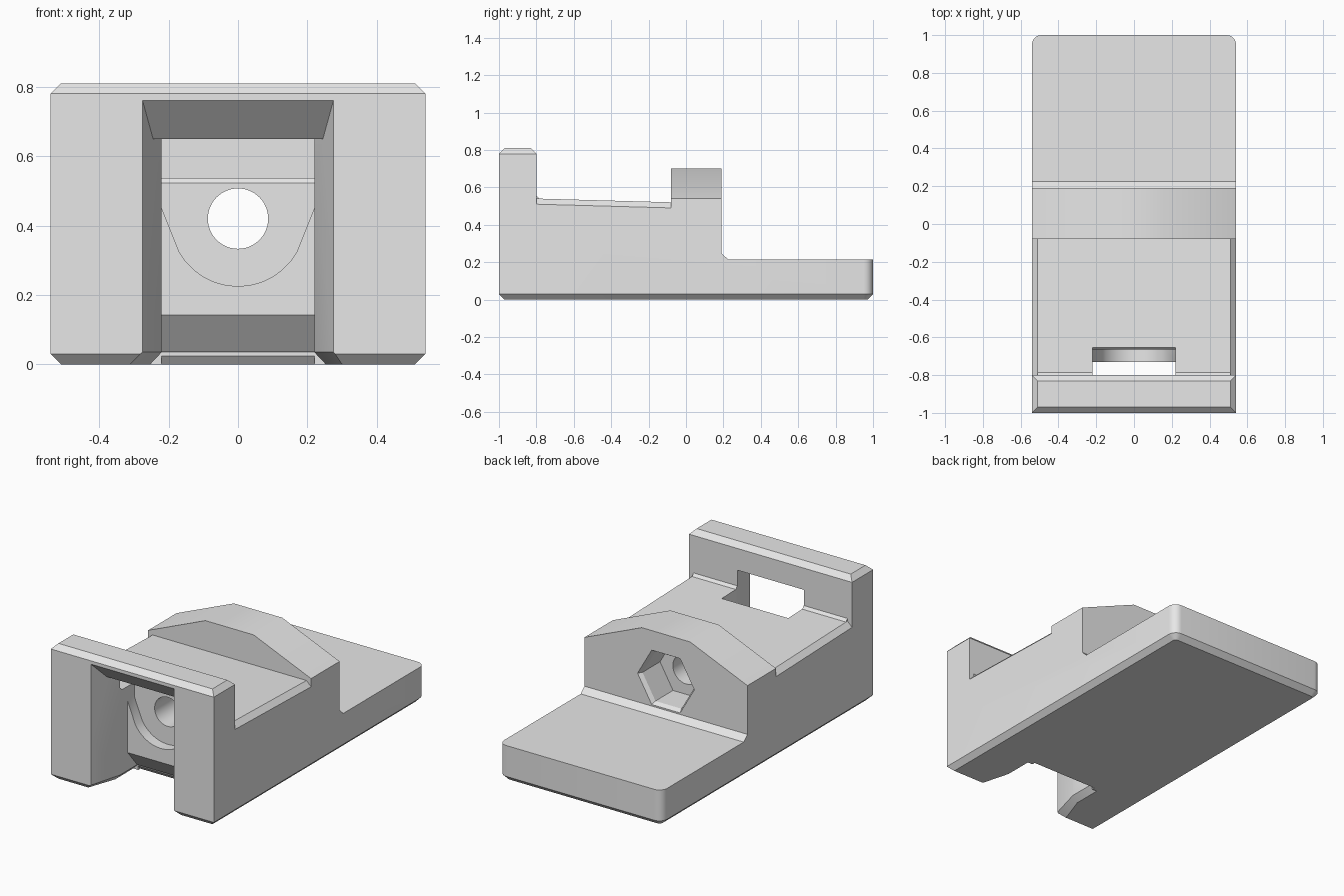
import bpy, bmesh, math
from mathutils import Vector

cube = bpy.data.objects.get("Cube")
if cube:
    bpy.data.objects.remove(cube, do_unlink=True)

grey = bpy.data.materials.new("light_grey")
grey.use_nodes = True
grey.diffuse_color = (0.8, 0.8, 0.8, 1)
grey.node_tree.nodes["Principled BSDF"].inputs["Base Color"].default_value = (0.8, 0.8, 0.8, 1)

HALF = 0.54          # half width of the body
CHAMFER = 0.03
HOLE_Z = 0.42


def prism(name, outline, axis, start, end, scale=(1, 1), pivot=(0, 0)):
    """Extrude a 2D outline along an axis, optionally scaling its far end."""
    place = {"X": lambda u, v, w: (w, u, v),
             "Y": lambda u, v, w: (u, w, v),
             "Z": lambda u, v, w: (u, v, w)}[axis]
    bm = bmesh.new()
    near = [bm.verts.new(place(u, v, start)) for u, v in outline]
    far = [bm.verts.new(place(pivot[0] + (u - pivot[0]) * scale[0],
                              pivot[1] + (v - pivot[1]) * scale[1], end)) for u, v in outline]
    bm.faces.new(near)
    bm.faces.new(far)
    for i in range(len(outline)):
        j = (i + 1) % len(outline)
        bm.faces.new((near[i], near[j], far[j], far[i]))
    bmesh.ops.recalc_face_normals(bm, faces=bm.faces)
    mesh = bpy.data.meshes.new(name)
    bm.to_mesh(mesh)
    bm.free()
    mesh.materials.append(grey)
    obj = bpy.data.objects.new(name, mesh)
    bpy.context.collection.objects.link(obj)
    return obj


def bevel(obj, rule, width, segments=1):
    """Bevel the edges whose two end points satisfy the rule."""
    bm = bmesh.new()
    bm.from_mesh(obj.data)
    edges = [e for e in bm.edges if rule(e.verts[0].co, e.verts[1].co)]
    bmesh.ops.bevel(bm, geom=edges, offset=width, segments=segments,
                    profile=0.5, affect="EDGES")
    bm.to_mesh(obj.data)
    bm.free()


def combine(target, other, operation):
    """Apply a boolean and discard the helper."""
    mod = target.modifiers.new(operation, "BOOLEAN")
    mod.operation = operation
    mod.solver = "EXACT"
    mod.object = other
    bpy.context.view_layer.objects.active = target
    with bpy.context.temp_override(object=target, active_object=target):
        bpy.ops.object.modifier_apply(modifier=mod.name)
    bpy.data.objects.remove(other, do_unlink=True)


def mirrored(points):
    """Close a right-hand outline with its mirror image."""
    return points + [(-u, v) for u, v in reversed(points)]


def ring(radius, sides):
    return [(radius * math.cos(i * math.tau / sides),
             HOLE_Z + radius * math.sin(i * math.tau / sides)) for i in range(sides)]


# Base with thin rear plate and gently sloping deck
body = prism("clamp_body", [(-1, 0), (1, 0), (1, 0.215), (0.225, 0.215), (0.19, 0.248),
                            (0.19, 0.513), (-1, 0.546)], "X", -HALF, HALF)
bevel(body, lambda a, b: a.y > 0.99 and b.y > 0.99 and abs(a.z - b.z) > 0.1, 0.05, 6)
bevel(body, lambda a, b: a.z < 0.001 and b.z < 0.001, CHAMFER)
bevel(body, lambda a, b: min(a.z, b.z) > 0.5 and abs(a.y - b.y) > 0.5, CHAMFER)

# Front wall with chamfered top
wall = prism("front_wall", [(-1, 0.3), (-0.8, 0.3), (-0.8, 0.81), (-1, 0.81)], "X", -HALF, HALF)
bevel(wall, lambda a, b: min(a.z, b.z) > 0.8, CHAMFER)
combine(body, wall, "UNION")

# Small fillet strip at the foot of the wall
fillet = prism("wall_foot", [(-0.82, 0.5), (-0.78, 0.5), (-0.785, 0.54), (-0.8, 0.556),
                             (-0.82, 0.556)], "X", -0.51, 0.51)
combine(body, fillet, "UNION")

# Raised hump with sloping shoulders
hump = prism("hump", mirrored([(HALF, 0.3), (HALF, 0.54), (0.16, 0.70)]), "Y", -0.08, 0.19)
combine(body, hump, "UNION")

# Flared front channel under a sloping lintel
plan = mirrored([(0.3025, -1.1), (0.22, -0.8), (0.22, -0.4)])
channel = prism("channel", plan, "Z", -0.2, 1.0)
side = prism("channel_side", [(-1.05, -0.1), (-1.05, 0.81), (-0.89, 0.65), (-0.73, 0.65),
                              (-0.73, 0.142), (-0.525, -0.1)], "X", -0.5, 0.5)
combine(channel, side, "INTERSECT")
combine(body, channel, "DIFFERENCE")

# Chamfer along the lower edges of the channel
lower = mirrored([(0.3025, -1.1), (0.22, -0.8), (0.22, -0.63)])
combine(body, prism("lower_chamfer", lower, "Z", 0.035, -0.035, (1.3, 1)), "DIFFERENCE")

# Rounded recess in the channel's back wall, chamfered along its top
arc = [(0.195 * math.sin(math.radians(t)), HOLE_Z - 0.195 * math.cos(math.radians(t)))
       for t in range(0, 61, 10)]
recess = mirrored(arc[1:] + [(0.22, 0.45), (0.22, 0.62)]) + [arc[0]]
combine(body, prism("recess", recess, "Y", -0.76, -0.665), "DIFFERENCE")
combine(body, prism("recess_lip", [(-0.68, 0.516), (-0.67, 0.516), (-0.64, 0.552),
                                   (-0.68, 0.552)], "X", -0.22, 0.22), "DIFFERENCE")

# Bolt hole and hexagonal nut pocket with a chamfered rim
combine(body, prism("bolt_hole", ring(0.087, 48), "Y", -0.75, 0.1), "DIFFERENCE")
combine(body, prism("nut_pocket", ring(0.172, 6), "Y", 0.0, 0.3), "DIFFERENCE")
combine(body, prism("pocket_rim", ring(0.168, 6), "Y", 0.16, 0.21, (1.2, 1.2), (0, HOLE_Z)),
        "DIFFERENCE")

# Smooth curved surfaces, keep machined edges crisp
bpy.ops.object.select_all(action="DESELECT")
body.select_set(True)
bpy.context.view_layer.objects.active = body
bpy.ops.object.shade_smooth_by_angle(angle=math.radians(30))
